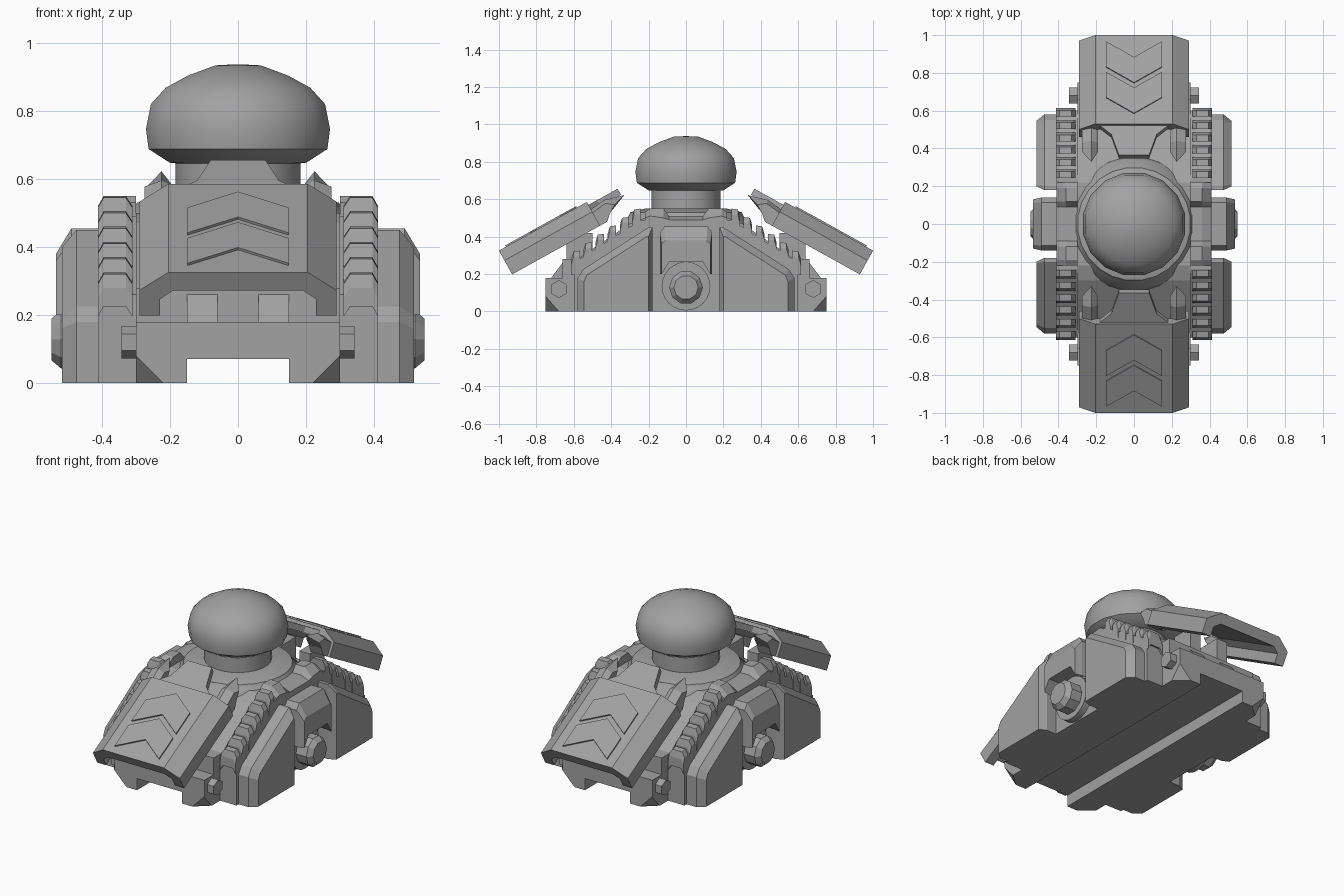
import bpy, bmesh, math
from mathutils import Vector

cube = bpy.data.objects.get("Cube")
if cube:
    bpy.data.objects.remove(cube)

grey = bpy.data.materials.new("plain grey")
grey.use_nodes = True
COLOUR = (0.36, 0.36, 0.36, 1)
grey.diffuse_color = COLOUR
grey.node_tree.nodes["Principled BSDF"].inputs["Base Color"].default_value = COLOUR


def loft(name, sections, smooth=False, close=True):
    """Skin equal-length point loops and cap both ends."""
    bm = bmesh.new()
    rows = [[bm.verts.new(p) for p in s] for s in sections]
    n = len(rows[0])
    for a, b in zip(rows, rows[1:]):
        for i in range(n):
            j = (i + 1) % n
            bm.faces.new((a[i], a[j], b[j], b[i]))
    bm.faces.new(rows[0])
    bm.faces.new(rows[-1])
    bmesh.ops.remove_doubles(bm, verts=bm.verts[:], dist=0.0005)
    bmesh.ops.recalc_face_normals(bm, faces=bm.faces[:])
    mesh = bpy.data.meshes.new(name)
    bm.to_mesh(mesh)
    bm.free()
    obj = bpy.data.objects.new(name, mesh)
    bpy.context.collection.objects.link(obj)
    mesh.materials.append(grey)
    if smooth:
        bpy.ops.object.select_all(action='DESELECT')
        obj.select_set(True)
        bpy.context.view_layer.objects.active = obj
        bpy.ops.object.shade_smooth_by_angle(angle=math.radians(40))
    return obj


def along_x(name, layers, sx=1, sy=1, smooth=False):
    """Layers are (x, [(y, z), ...])."""
    return loft(name, [[(sx * x, sy * y, z) for y, z in p] for x, p in layers], smooth)


def box(name, x0, x1, y0, y1, z0, z1, sx=1, sy=1):
    p = [(y0, z0), (y1, z0), (y1, z1), (y0, z1)]
    return along_x(name, [(x0, p), (x1, p)], sx, sy)


def ring(r, n, y=0, z=0, turn=0):
    return [(y + r * math.cos(turn + math.tau * i / n),
             z + r * math.sin(turn + math.tau * i / n)) for i in range(n)]


def lathe(name, profile, n):
    return loft(name, [[(a, b, z) for a, b in ring(r, n, turn=math.pi / n)]
                       for r, z in profile], True)


def both(points):
    """Mirror a (y, z) outline across y = 0."""
    return points + [(-y, z) for y, z in reversed(points)]


# Central hull, raised in the middle to leave the belly channel
TOP = [(0.75, 0.18), (0.66, 0.18), (0.66, 0.28), (0.58, 0.28), (0.3, 0.47), (0.22, 0.5)]
belly = both([(0.75, 0.07)] + TOP)
box_side = both([(0.75, 0), (0.75, 0)] + TOP)
cut_side = both([(0.68, 0), (0.75, 0.08)] + TOP)
along_x("hull_centre", [(-0.15, belly), (0.15, belly)])

SIDE = both([(0.6, 0), (0.6, 0.26), (0.24, 0.49)])
for sx in (1, -1):
    along_x("hull_rail", [(0.15, box_side), (0.22, box_side), (0.3, cut_side)], sx)
    along_x("hull_side", [(0.3, SIDE), (0.41, SIDE)], sx)

    # Wheel hub and the hood above it
    along_x("hub_disc", [(0.41, ring(0.13, 24, 0, 0.135)),
                         (0.45, ring(0.13, 24, 0, 0.135))], sx, 1, True)
    along_x("hub", [(x, ring(r, 10, 0, 0.128)) for x, r in
                    ((0.45, 0.09), (0.52, 0.09), (0.548, 0.065))], sx)
    hood = both([(0.14, 0.2), (0.14, 0.42), (0.115, 0.455)])
    arch = [(-0.09, 0.265), (0.09, 0.265)]
    upper = hood + arch
    lower = both([(0.13, 0.2), (0.13, 0.36), (0.11, 0.38)]) + arch
    along_x("hub_hood", [(0.41, upper), (0.49, upper), (0.535, lower)], sx)
    side_top = both([(0.22, 0.47), (0.22, 0.53), (0.19, 0.55), (0.12, 0.55), (0.09, 0.51)])
    along_x("side_ledge", [(0.3, side_top), (0.36, side_top), (0.41, both(
        [(0.22, 0.47), (0.22, 0.5), (0.19, 0.51), (0.12, 0.5), (0.09, 0.49)]))], sx)

    for sy in (1, -1):
        # Sloping side pod with bevelled outer face
        inner = [(0.18, 0), (0.18, 0.45), (0.2, 0.45), (0.55, 0.225), (0.58, 0.18), (0.58, 0)]
        outer = [(0.2, 0), (0.2, 0.4), (0.21, 0.4), (0.53, 0.195), (0.545, 0.16), (0.545, 0)]
        along_x("side_pod", [(0.41, inner), (0.475, inner), (0.517, outer)], sx, sy)

        # Stepped ribs along the slope
        for i in range(6):
            y, z = 0.265 + 0.065 * i, 0.55 - 0.045 * i
            rib = [(y - 0.022, z - 0.09), (y - 0.022, z), (y + 0.012, z - 0.005),
                   (y + 0.024, z - 0.045), (y + 0.024, z - 0.1)]
            cap = [(a, b - 0.03) for a, b in rib]
            along_x("slope_rib", [(0.31, cap), (0.33, rib), (0.395, rib), (0.412, cap)], sx, sy)

        # Corner bolt
        hexagon = ring(0.048, 6, 0.68, 0.12, math.pi / 6)
        along_x("corner_bolt", [(0.29, hexagon), (0.343, hexagon)], sx, sy)
        box("support_arm", 0.06, 0.13, 0.5, 0.64, 0.26, 0.42, sx, sy)
        wedge = [(0.66, 0.18), (0.72, 0.18), (0.66, 0.26)]
        along_x("nose_wedge", [(0.06, wedge), (0.15, wedge)], sx, sy)

# Angled armour plates, front and back, described along and across the slope
COS, SIN = 0.875, 0.485


def slope(x, u, v, sy):
    return Vector((x, sy * (1 - COS * u + SIN * v), 0.325 + SIN * u + COS * v))


half = [(0.205, 0), (0.29, -0.06), (0.29, -0.145), (0.23, -0.145), (0.23, -0.09), (0.19, -0.06)]
channel = half + [(-x, v) for x, v in reversed(half)]
half_chevron = [(0, 0.476), (0.148, 0.38), (0.148, 0.227)]
chevron = half_chevron + [(0, 0.322), (-0.148, 0.227), (-0.148, 0.38)]
for sy in (1, -1):
    loft("armour_plate", [[slope(x, u, v, sy) for x, v in channel] for u in (0, 0.537)])
    for shift in (0, 0.185):
        loft("chevron", [[slope(x, u - shift, v, sy) for x, u in chevron]
                         for v in (-0.01, 0.008)])
    tongue = [(-0.2, 0.52), (0.2, 0.52), (0.12, 0.59), (0.08, 0.715), (-0.08, 0.715), (-0.12, 0.59)]
    loft("plate_tongue", [[slope(x, u, v, sy) for x, u in tongue] for v in (-0.055, -0.018)])
    horn = [(0.5, -0.05), (0.62, -0.035), (0.73, -0.065), (0.62, -0.11), (0.58, -0.145), (0.5, -0.145)]
    for sx in (1, -1):
        tip = [(min(u, 0.66), v - 0.02 if v > -0.1 else v) for u, v in horn]
        loft("plate_horn", [[slope(sx * x, u, v, sy) for u, v in p]
                            for x, p in ((0.19, tip), (0.225, horn), (0.275, tip))])

# Turret collar, neck and dome
lathe("turret_collar", [(0.36, 0.42), (0.35, 0.47), (0.31, 0.51), (0.3, 0.53), (0.22, 0.55)], 24)
lathe("turret_neck", [(0.185, 0.52), (0.185, 0.66)], 24)
lathe("turret_dome", [(0.18, 0.645), (0.205, 0.648), (0.268, 0.688), (0.276, 0.747), (0.261, 0.82),
                      (0.217, 0.868), (0.15, 0.904), (0.068, 0.934), (0.01, 0.937)], 16)
